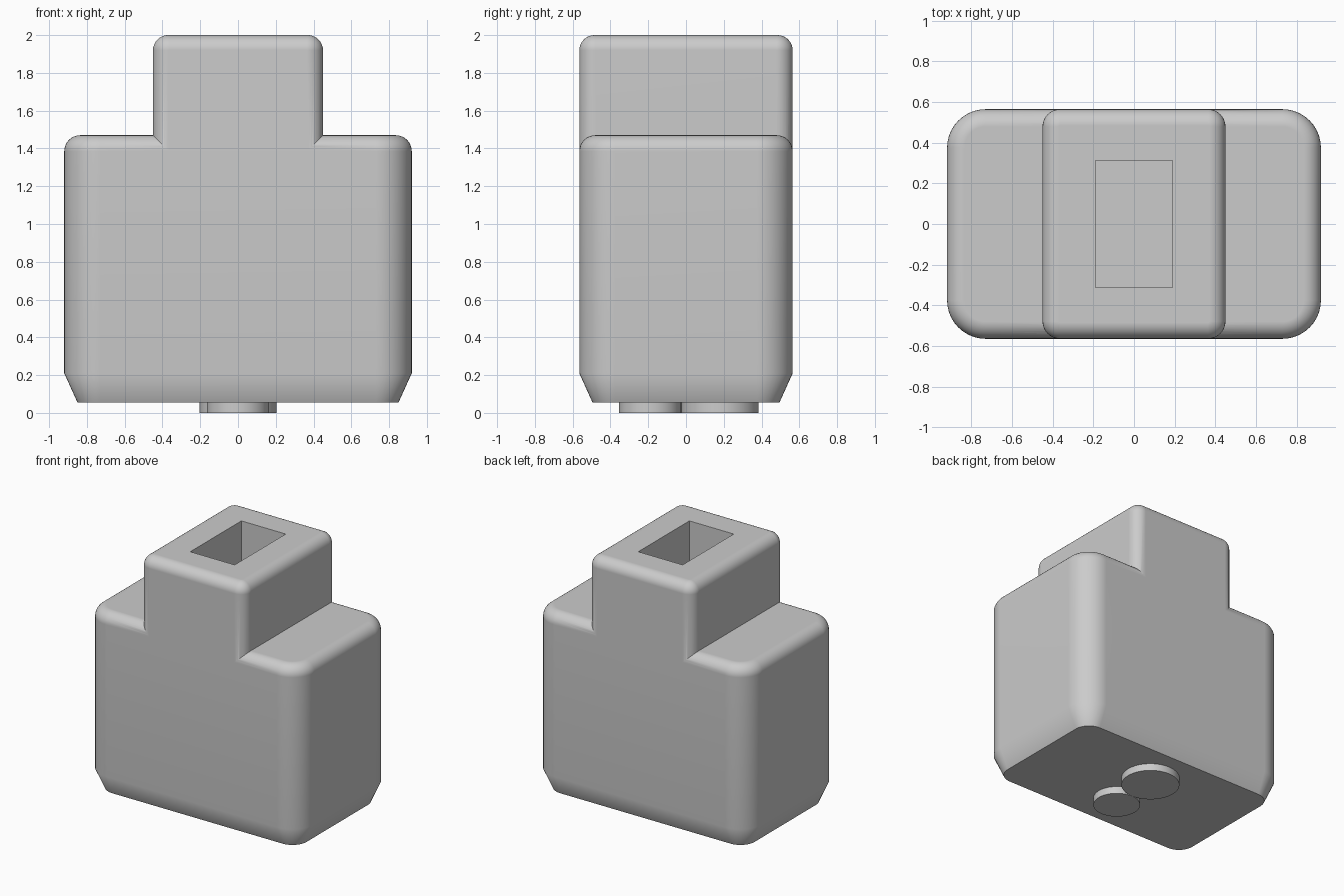
import bpy, bmesh, math

if "Cube" in bpy.data.objects:
    bpy.data.objects.remove(bpy.data.objects["Cube"])

grey = bpy.data.materials.new("plain grey")
grey.diffuse_color = (0.6, 0.6, 0.6, 1)
grey.use_nodes = True
grey.node_tree.nodes["Principled BSDF"].inputs["Base Color"].default_value = grey.diffuse_color


def outline(hx, hy, r, z, n=10):
    """Rounded rectangle at height z."""
    pts = []
    for k, (sx, sy) in enumerate([(1, 1), (-1, 1), (-1, -1), (1, -1)]):
        for i in range(n + 1):
            a = math.pi / 2 * (k + i / n)
            pts.append((sx * (hx - r) + r * math.cos(a),
                        sy * (hy - r) + r * math.sin(a), z))
    return pts


def loft(name, rings):
    """Closed solid through a stack of outlines."""
    bm = bmesh.new()
    loops = [[bm.verts.new(p) for p in ring] for ring in rings]
    for a, b in zip(loops, loops[1:]):
        for i in range(len(a)):
            j = (i + 1) % len(a)
            bm.faces.new((a[i], a[j], b[j], b[i]))
    bm.faces.new(loops[0][::-1])
    bm.faces.new(loops[-1])
    bmesh.ops.recalc_face_normals(bm, faces=bm.faces[:])
    me = bpy.data.meshes.new(name)
    bm.to_mesh(me)
    bm.free()
    ob = bpy.data.objects.new(name, me)
    bpy.context.collection.objects.link(ob)
    me.materials.append(grey)
    return ob


def rounded_top(hx, hy, r, top, fillet, n=8):
    """Outlines of a quarter-round edge ending at height top."""
    rings = []
    for i in range(n + 1):
        a = math.pi / 2 * i / n
        d = fillet * (1 - math.cos(a))
        rings.append(outline(hx - d, hy - d, max(r - d, 0.004),
                             top - fillet + fillet * math.sin(a)))
    return rings


def activate(ob):
    bpy.ops.object.select_all(action='DESELECT')
    ob.select_set(True)
    bpy.context.view_layer.objects.active = ob


def combine(ob, other, operation):
    mod = ob.modifiers.new("combine", 'BOOLEAN')
    mod.operation = operation
    mod.solver = 'EXACT'
    mod.object = other
    activate(ob)
    bpy.ops.object.modifier_apply(modifier=mod.name)
    bpy.data.objects.remove(other)


# Wide body with tapered base and rounded top edge
body = loft("body", [outline(0.85, 0.495, 0.12, 0.055),
                     outline(0.92, 0.565, 0.19, 0.21)]
            + rounded_top(0.92, 0.565, 0.19, 1.47, 0.085))

# Narrow block on top, flush with front and back
neck = loft("neck", [outline(0.45, 0.5647, 0.085, 1.2)]
            + rounded_top(0.45, 0.5647, 0.085, 2.0, 0.08))
combine(body, neck, 'UNION')

# Rectangular socket in the top
bpy.ops.mesh.primitive_cube_add(size=1, location=(0, 0, 1.6))
socket = bpy.context.object
socket.name = "socket_cutter"
socket.scale = (0.38, 0.625, 1.2)
socket.hide_render = True
bpy.ops.object.transform_apply(location=False, rotation=False, scale=True)
socket.data.materials.append(grey)
combine(body, socket, 'DIFFERENCE')
activate(body)
bpy.ops.object.shade_smooth_by_angle(angle=math.radians(30))
weighted = body.modifiers.new("even shading", 'WEIGHTED_NORMAL')
weighted.keep_sharp = True

# Two plain round pads under the base
for name, y, r in [("front_pad", -0.19, 0.165), ("back_pad", 0.18, 0.205)]:
    bpy.ops.mesh.primitive_cylinder_add(vertices=40, radius=r, depth=0.06,
                                        location=(0, y, 0.03))
    pad = bpy.context.object
    pad.name = name
    pad.data.materials.append(grey)
    bpy.ops.object.shade_smooth_by_angle(angle=math.radians(30))
